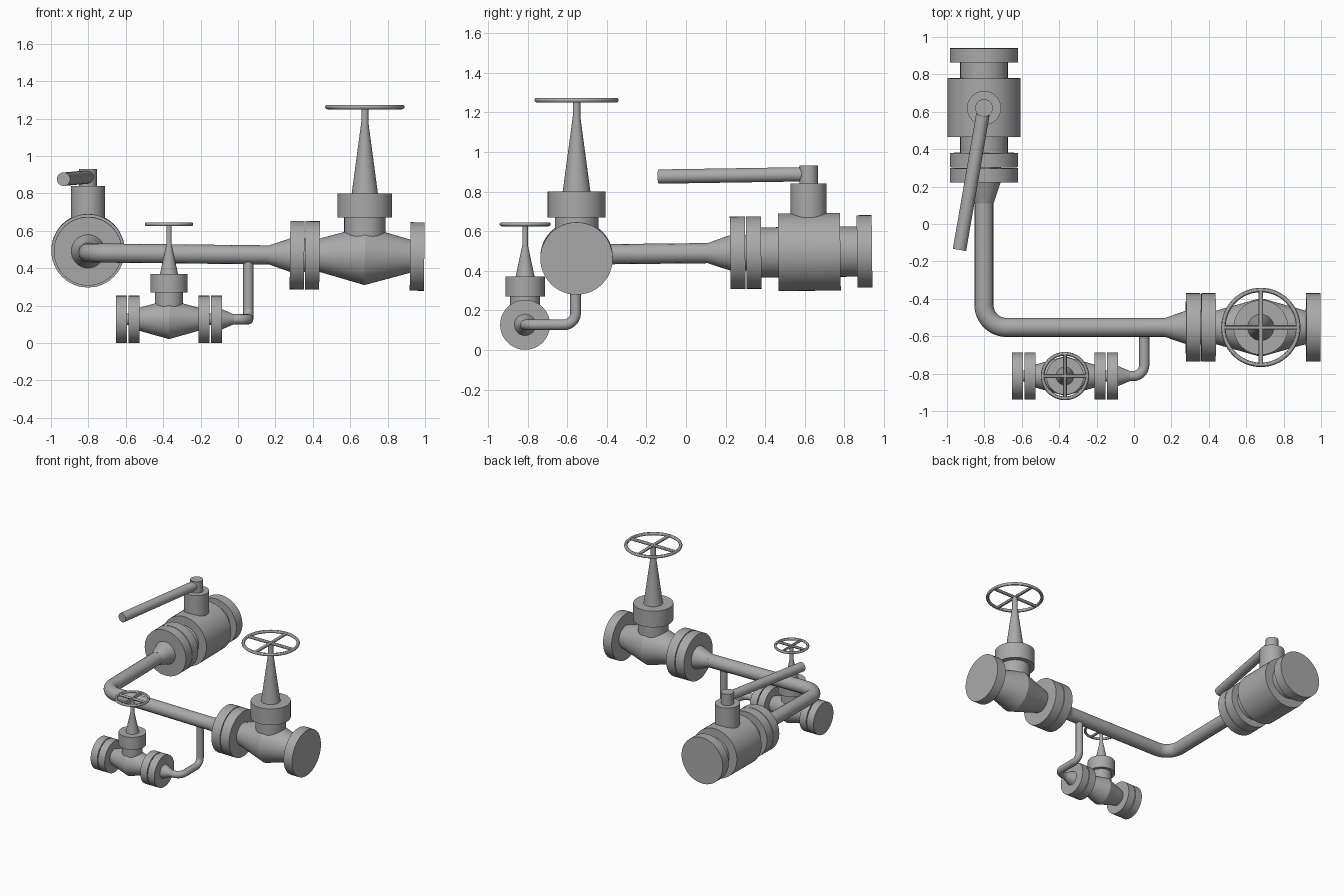
import bpy, bmesh, math
from mathutils import Vector

if "Cube" in bpy.data.objects:
    bpy.data.objects.remove(bpy.data.objects["Cube"])

GREY = (0.40, 0.40, 0.40, 1)
steel = bpy.data.materials.new("plain grey steel")
steel.use_nodes = True
steel.diffuse_color = GREY
steel.node_tree.nodes["Principled BSDF"].inputs["Base Color"].default_value = GREY


def finish(obj):
    obj.data.materials.clear()
    obj.data.materials.append(steel)
    bpy.ops.object.select_all(action='DESELECT')
    obj.select_set(True)
    bpy.context.view_layer.objects.active = obj
    bpy.ops.object.shade_smooth_by_angle(angle=math.radians(30))
    return obj


def lathe(name, origin, axis, profile, sides=48):
    """Closed turned solid: profile is (distance along axis, radius)."""
    axis = Vector(axis).normalized()
    quat = axis.to_track_quat('Z', 'Y')
    bm = bmesh.new()
    rings = []
    for t, r in profile:
        ring = []
        for i in range(sides):
            a = math.tau * i / sides
            p = quat @ Vector((r * math.cos(a), r * math.sin(a), t))
            ring.append(bm.verts.new(Vector(origin) + p))
        rings.append(ring)
    for low, high in zip(rings, rings[1:]):
        for i in range(sides):
            j = (i + 1) % sides
            bm.faces.new((low[i], low[j], high[j], high[i]))
    bm.faces.new(rings[0][::-1])
    bm.faces.new(rings[-1])
    mesh = bpy.data.meshes.new(name)
    bm.to_mesh(mesh)
    bm.free()
    obj = bpy.data.objects.new(name, mesh)
    bpy.context.collection.objects.link(obj)
    return finish(obj)


def rod(name, a, b, r, sides=32):
    d = Vector(b) - Vector(a)
    return lathe(name, a, d, [(0, r), (d.length, r)], sides)


def pipe(name, corners, r, bend):
    """Round pipe through the corners, with filleted elbows."""
    pts = [Vector(c) for c in corners]
    path = [pts[0]]
    for a, b, c in zip(pts, pts[1:], pts[2:]):
        u, v = (a - b).normalized(), (c - b).normalized()
        centre = b + (u + v) * bend
        for i in range(13):
            t = math.pi / 2 * i / 12
            path.append(centre - v * bend * math.cos(t) - u * bend * math.sin(t))
    path.append(pts[-1])
    curve = bpy.data.curves.new(name, 'CURVE')
    curve.dimensions = '3D'
    curve.bevel_depth = r
    curve.bevel_resolution = 6
    curve.use_fill_caps = True
    spline = curve.splines.new('POLY')
    spline.points.add(len(path) - 1)
    for sp, p in zip(spline.points, path):
        sp.co = (*p, 1)
    obj = bpy.data.objects.new(name, curve)
    bpy.context.collection.objects.link(obj)
    bpy.ops.object.select_all(action='DESELECT')
    obj.select_set(True)
    bpy.context.view_layer.objects.active = obj
    bpy.ops.object.convert(target='MESH')
    return finish(bpy.context.object)


def flanges(name, origin, axis, starts, width, r):
    for i, s in enumerate(starts):
        lathe(f"{name}_{i + 1}", origin, axis, [(s, r), (s + width, r)])


def handwheel(name, centre, radius, tube):
    bpy.ops.mesh.primitive_torus_add(major_radius=radius, minor_radius=tube, location=centre,
                                     major_segments=64, minor_segments=12)
    bpy.context.object.name = name + "_rim"
    finish(bpy.context.object)
    for label, d in (("cross", Vector((radius, 0, 0))), ("long", Vector((0, radius, 0)))):
        rod(f"{name}_{label}_spoke", Vector(centre) - d, Vector(centre) + d, tube, 12)


def gate_valve(name, centre, axis, half, r_end, r_mid, neck, collar, cone, tip, heights, wheel, tube):
    """Double-cone body, bonnet, tapered yoke and handwheel."""
    x, y, z = centre
    collar_z, cone_z, tip_z, wheel_z = heights
    lathe(name + "_body", centre, axis, [(-half, r_end), (0, r_mid), (half, r_end)])
    lathe(name + "_bonnet", (x, y, 0), (0, 0, 1),
          [(z, neck), (collar_z, neck), (collar_z, collar), (cone_z, collar)])
    lathe(name + "_yoke", (x, y, 0), (0, 0, 1), [(cone_z, cone), (tip_z, tip), (wheel_z, tip)])
    handwheel(name + "_handwheel", (x, y, wheel_z), wheel, tube)


# Main pipe, falling very slightly along its length
PX, PY, PZ, FALL = -0.802, -0.553, 0.482, 0.011
along_y, along_x = (0, 1, FALL), (1, 0, -FALL)
back_line = (PX, 0, PZ - FALL * PY)
right_line = (0, PY, PZ + FALL * PX)
pipe("main_pipe", [(PX, 0.12, back_line[2] + 0.12 * FALL), (PX, PY, PZ),
                   (0.17, PY, right_line[2] - 0.17 * FALL)], 0.051, 0.12)
lathe("back_reducer", back_line, along_y, [(0.11, 0.051), (0.225, 0.09)])
lathe("right_reducer", right_line, along_x, [(0.166, 0.051), (0.28, 0.09)])

# Ball valve with lever
flanges("ball_valve_flange", back_line, along_y, (0.223, 0.304, 0.864), 0.076, 0.183)
lathe("ball_valve_gasket", back_line, along_y, [(0.29, 0.09), (0.31, 0.09)])
lathe("ball_valve_body", back_line, along_y,
      [(0.37, 0.127), (0.466, 0.127), (0.466, 0.196), (0.78, 0.196), (0.78, 0.127), (0.87, 0.127)])
lathe("ball_valve_stem", (PX, 0.62, 0), (0, 0, 1),
      [(0.5, 0.091), (0.84, 0.091), (0.84, 0.047), (0.931, 0.047)])
rod("ball_valve_lever", (PX, 0.62, 0.888), (-0.933, -0.138, 0.876), 0.036)

# Large gate valve
flanges("large_valve_flange", right_line, along_x, (0.278, 0.36, 0.92), 0.076, 0.183)
lathe("large_valve_gasket", right_line, along_x, [(0.34, 0.09), (0.37, 0.09)])
gate_valve("large_valve", (0.678, PY, 0.467), along_x, 0.246, 0.088, 0.157, 0.11, 0.146, 0.07, 0.019,
           (0.67, 0.80, 1.18, 1.262), 0.2, 0.012)

# Small drain valve
SY, SZ = -0.813, 0.127
small_line = (0, SY, SZ)
flanges("small_valve_flange", small_line, (1, 0, 0), (-0.652, -0.586, -0.211, -0.145), 0.059, 0.126)
for side, x in (("left", -0.149), ("right", -0.59)):
    lathe(f"small_valve_{side}_gasket", small_line, (1, 0, 0), [(x - 0.01, 0.03), (x + 0.01, 0.03)])
gate_valve("small_valve", (-0.369, SY, SZ), (1, 0, 0), 0.16, 0.061, 0.106, 0.075, 0.1, 0.048, 0.014,
           (0.27, 0.37, 0.53, 0.635), 0.119, 0.01)

# Drain pipe rising to the main pipe
lathe("drain_reducer", small_line, (1, 0, 0), [(-0.088, 0.055), (-0.02, 0.026)])
pipe("drain_pipe", [(-0.03, SY, SZ), (0.055, SY, SZ), (0.055, PY - 0.005, SZ),
                    (0.055, PY - 0.005, 0.46)], 0.027, 0.06)
